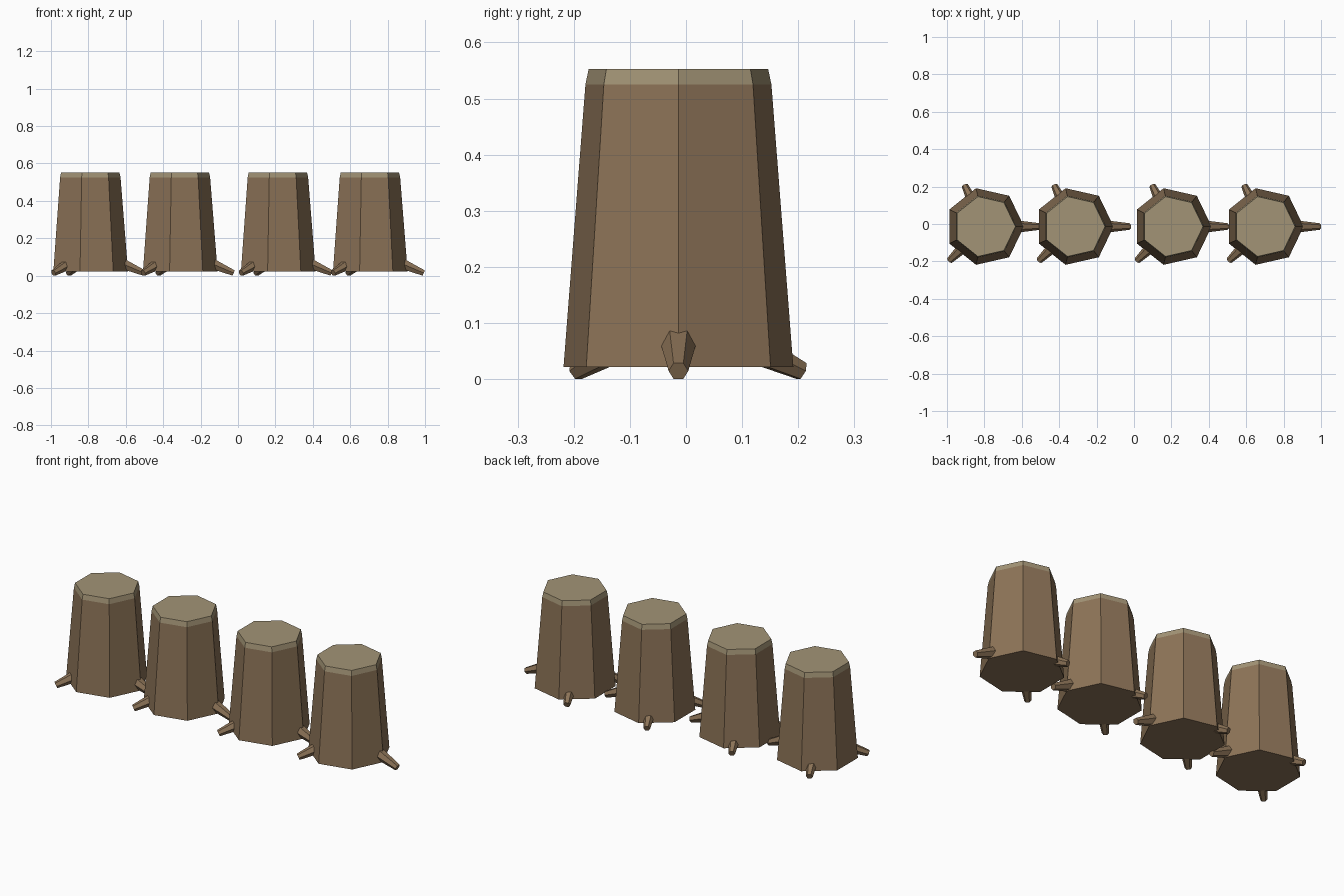
import bpy, bmesh, math
from mathutils import Vector

if "Cube" in bpy.data.objects:
    bpy.data.objects.remove(bpy.data.objects["Cube"])


def material(name, rgb):
    m = bpy.data.materials.new(name)
    m.diffuse_color = (*rgb, 1)
    m.use_nodes = True
    m.node_tree.nodes["Principled BSDF"].inputs["Base Color"].default_value = m.diffuse_color
    return m


BARK = material("bark brown", (0.262, 0.171, 0.095))
WOOD = material("cut wood tan", (0.365, 0.296, 0.18))


def add_object(name, bm, mats):
    bmesh.ops.recalc_face_normals(bm, faces=bm.faces[:])
    me = bpy.data.meshes.new(name)
    bm.to_mesh(me)
    bm.free()
    for m in mats:
        me.materials.append(m)
    ob = bpy.data.objects.new(name, me)
    bpy.context.collection.objects.link(ob)
    return ob


def loft(rings):
    """Closed flat-faced solid through a list of vertex rings."""
    bm = bmesh.new()
    loops = [[bm.verts.new(p) for p in ring] for ring in rings]
    n = len(loops[0])
    for a, b in zip(loops, loops[1:]):
        for i in range(n):
            j = (i + 1) % n
            bm.faces.new((a[i], a[j], b[j], b[i]))
    bm.faces.new(loops[0][::-1])
    bm.faces.new(loops[-1])
    return bm


def stump(name, cx, cy):
    # seven-sided tapered trunk with a bevelled cut top
    profile = [(0.21, 0.022), (0.17, 0.525), (0.164, 0.553)]
    rings = [[(cx + r * math.cos(k * math.tau / 7),
               cy + r * math.sin(k * math.tau / 7), z) for k in range(7)]
             for r, z in profile]
    bm = loft(rings)
    for f in bm.faces:
        f.material_index = int(f.calc_center_median().z > 0.53)
    add_object(name, bm, [BARK, WOOD])


def root(name, cx, cy, degrees, reach):
    # six-sided tapered root sloping down and outward
    a = math.radians(degrees)
    out = Vector((math.cos(a), math.sin(a), 0))
    side = Vector((-math.sin(a), math.cos(a), 0))
    tip = Vector((cx, cy, 0.0145)) + out * reach
    axis = (out + Vector((0, 0, -0.43))).normalized()
    up = axis.cross(side)
    rings = []
    for centre, r in ((tip - axis * 0.17, 0.037), (tip, 0.0175)):
        rings.append([centre + side * r * math.cos(k * math.tau / 6)
                      + up * r * math.sin(k * math.tau / 6) for k in range(6)])
    add_object(name, loft(rings), [BARK])


# row of four stumps, each with three roots
CY = -0.0135
for n, x in enumerate((-0.798, -0.319, 0.205, 0.697), 1):
    stump(f"stump_{n}", x, CY)
    for k, (deg, reach) in enumerate(((0, 0.296), (116, 0.244), (224, 0.262)), 1):
        root(f"stump_{n}_root_{k}", x, CY, deg, reach)
